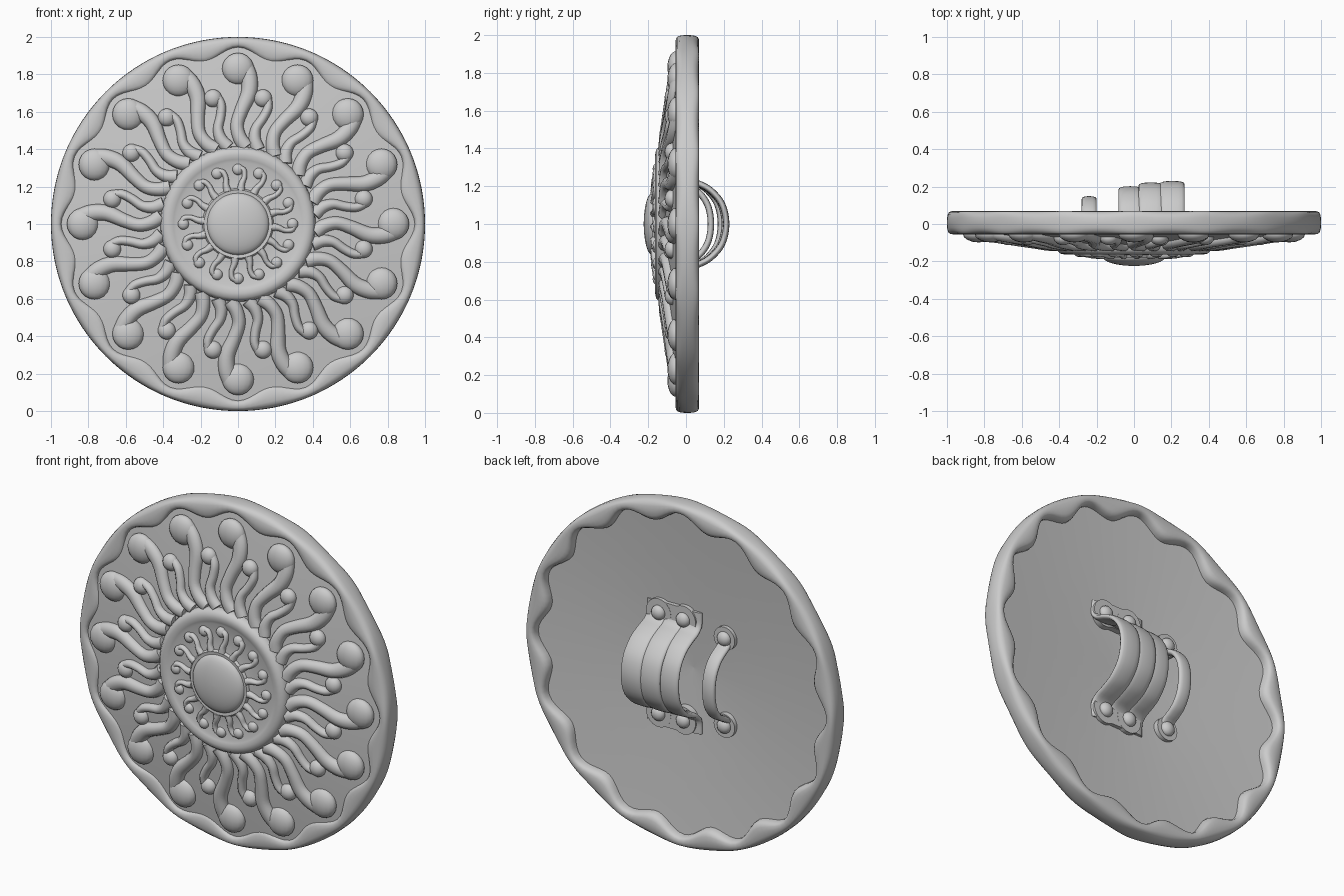
import bpy, bmesh, math
from mathutils import Matrix, Vector

cube = bpy.data.objects.get("Cube")
if cube:
    bpy.data.objects.remove(cube, do_unlink=True)

grey = bpy.data.materials.new("plain grey")
grey.use_nodes = True
COLOUR = (0.6, 0.6, 0.6, 1)
grey.diffuse_color = COLOUR
grey.node_tree.nodes["Principled BSDF"].inputs["Base Color"].default_value = COLOUR

LOBES = 16
STEP = math.tau / LOBES
X = Vector((1, 0, 0))
FRONT = Vector((0, -1, 0))


def finish(name, bm, angle=40):
    """Turn a bmesh into a smooth shaded object, raised to the shield centre."""
    bmesh.ops.recalc_face_normals(bm, faces=bm.faces)
    mesh = bpy.data.meshes.new(name)
    bm.to_mesh(mesh)
    bm.free()
    mesh.materials.append(grey)
    ob = bpy.data.objects.new(name, mesh)
    bpy.context.collection.objects.link(ob)
    ob.location.z = 1
    bpy.ops.object.select_all(action="DESELECT")
    ob.select_set(True)
    bpy.context.view_layer.objects.active = ob
    bpy.ops.object.shade_smooth_by_angle(angle=math.radians(angle))
    return ob


def skin(bm, rings, closed=False):
    """Bridge equal loops of points; cap the ends unless the rings close up."""
    loops = [[bm.verts.new(p) for p in ring] for ring in rings]
    n = len(loops[0])
    pairs = list(zip(loops, loops[1:]))
    if closed:
        pairs.append((loops[-1], loops[0]))
    for a, b in pairs:
        for i in range(n):
            j = (i + 1) % n
            bm.faces.new((a[i], a[j], b[j], b[i]))
    if not closed:
        bm.faces.new(loops[0])
        bm.faces.new(loops[-1])


def polar(r, t, a, y):
    """Point at radius r and clockwise offset t, seen from the front."""
    s, c = math.sin(a), math.cos(a)
    return Vector((r * s + t * c, y, r * c - t * s))


def lathe(name, profile, segments, angle=40):
    bm = bmesh.new()
    skin(bm, [[polar(r, 0, math.tau * i / segments, y) for i in range(segments)]
              for r, y in profile])
    return finish(name, bm, angle)


def spline(pts, steps=4):
    """Smooth interpolation through tuples of any length."""
    pts = [Vector(p) for p in pts]
    ext = [2 * pts[0] - pts[1]] + pts + [2 * pts[-1] - pts[-2]]
    out = []
    for a, b, c, d in zip(ext, ext[1:], ext[2:], ext[3:]):
        for k in range(steps):
            t = k / steps
            out.append(b + (c - a) * t / 2 + (a * 2 - b * 5 + c * 4 - d) * t * t / 2
                       + (b * 3 - a - c * 3 + d) * t ** 3 / 2)
    return out + [pts[-1]]


def tube(bm, pts, widths, heights, side=None, sides=10, power=1):
    """Sweep an oval section along a path."""
    rings = []
    for i, p in enumerate(pts):
        t = (pts[min(i + 1, len(pts) - 1)] - pts[max(i - 1, 0)]).normalized()
        s = side or t.cross(FRONT).normalized()
        n = s.cross(t)
        ring = []
        for k in range(sides):
            c, d = math.cos(math.tau * k / sides), math.sin(math.tau * k / sides)
            c = math.copysign(abs(c) ** power, c)
            d = math.copysign(abs(d) ** power, d)
            ring.append(p + s * widths[i] * c + n * heights[i] * d)
        rings.append(ring)
    skin(bm, rings)


def ball(bm, pos, radius, depth):
    bmesh.ops.create_uvsphere(
        bm, u_segments=16, v_segments=10, radius=1,
        matrix=Matrix.Translation(pos) @ Matrix.Diagonal((radius, depth, radius, 1)))


def cone_y(r):
    return -0.04 - (0.92 - r) * 0.15


def boss_y(r):
    return -0.15 - (0.33 - r) * 0.12


def curls(name, surface, head, path, offset):
    """Ring of comma-shaped scrolls: head (r, size, depth), path (r, t, width, height)."""
    bm = bmesh.new()
    for i in range(LOBES):
        a = (i + offset) * STEP
        ball(bm, polar(head[0], 0, a, surface(head[0])), head[1], head[2])
        path_pts = spline([Vector(p) for p in path])
        tube(bm, [polar(p[0], p[1], a, surface(p[0])) for p in path_pts],
             [p[2] for p in path_pts], [p[3] for p in path_pts])
    return finish(name, bm, 60)


# Thin dished plate, then the raised boss and its centre dome
lathe("dish", [(0.001, -0.13), (0.38, cone_y(0.38)), (0.95, cone_y(0.95)),
               (0.95, 0.02), (0.001, -0.07)], 32, 30)
lathe("boss", [(0.001, -0.08), (0.405, -0.08), (0.415, -0.115), (0.41, -0.14),
               (0.395, -0.158), (0.37, -0.163), (0.345, -0.158), (0.33, -0.15),
               (0.2, boss_y(0.2)), (0.001, -0.17)], 64, 50)
lathe("centre_dome", [(0.19, -0.15), (0.19, -0.172), (0.182, -0.18), (0.172, -0.178)]
      + [(max(0.165 * math.cos(k * math.pi / 16), 0.001),
          -0.178 - 0.046 * math.sin(k * math.pi / 16)) for k in range(9)], 48, 50)

# Rim with a scalloped inner edge
bm = bmesh.new()
rings = []
for i in range(LOBES * 12):
    a = math.tau * i / (LOBES * 12)
    inner = 0.907 + 0.034 * math.cos(LOBES * a)
    mid, half = (1 + inner) / 2, (1 - inner) / 2
    ring = []
    for k in range(20):
        c, s = math.cos(math.tau * k / 20), math.sin(math.tau * k / 20)
        ring.append(polar(mid + half * math.copysign(abs(c) ** 0.7, c), 0, a,
                          0.007 + 0.062 * math.copysign(abs(s) ** 0.7, s)))
    rings.append(ring)
skin(bm, rings, closed=True)
finish("scalloped_rim", bm, 60)

# Scroll ornament
curls("large_scrolls", cone_y, (0.83, 0.085, 0.045),
      [(0.85, 0.04, 0.04, 0.03), (0.78, 0.06, 0.044, 0.035), (0.70, 0.058, 0.042, 0.035),
       (0.61, 0.02, 0.037, 0.035), (0.53, -0.005, 0.035, 0.035),
       (0.46, 0.01, 0.037, 0.035), (0.41, 0.045, 0.04, 0.03)], 0)
curls("small_scrolls", cone_y, (0.685, 0.048, 0.038),
      [(0.69, 0.025, 0.022, 0.025), (0.64, 0.036, 0.024, 0.03), (0.58, 0.02, 0.025, 0.03),
       (0.52, -0.005, 0.027, 0.032), (0.46, 0.0, 0.033, 0.032),
       (0.41, 0.03, 0.036, 0.03)], 0.5)
curls("boss_scrolls", boss_y, (0.292, 0.03, 0.022),
      [(0.30, 0.012, 0.015, 0.018), (0.285, 0.032, 0.015, 0.02), (0.25, 0.034, 0.014, 0.02),
       (0.215, 0.02, 0.017, 0.022), (0.18, 0.015, 0.022, 0.02)], 0)


def strap_path(x, foot, peak):
    """Bowed strap from the lower foot to the upper foot."""
    half = [(1.2, -0.035), (0.95, -0.03), (0.82, 0.0), (0.73, 0.3 * peak),
            (0.6, 0.62 * peak), (0.35, 0.9 * peak)]
    pts = [(x, y, -f * foot) for f, y in half] + [(x, peak, 0)]
    return spline(pts + [(x, y, f * foot) for f, y in reversed(half)])


def handle(name, ribs, foot, rivets, pad):
    """Ribs are (x, half width, peak); rivets hold a lobed pad at each end."""
    bm = bmesh.new()
    for x, width, peak in ribs:
        pts = strap_path(x, foot, peak)
        tube(bm, pts, [width] * len(pts), [0.017] * len(pts), X, 16, 0.8)
    finish(name + "_strap", bm, 60)
    bm = bmesh.new()
    for end in (-1, 1):
        z = end * foot
        for x in rivets:
            place = Matrix.Translation((x, -0.032, z)) @ Matrix.Rotation(math.pi / 2, 4, "X")
            bmesh.ops.create_cone(bm, cap_ends=True, segments=24, radius1=pad,
                                  radius2=pad, depth=0.044, matrix=place)
            ball(bm, (x, -0.01, z), 0.042, 0.032)
        span = max(rivets) - min(rivets)
        if span:
            middle = (max(rivets) + min(rivets)) / 2
            bmesh.ops.create_cube(bm, size=1, matrix=Matrix.Translation((middle, -0.032, z))
                                  @ Matrix.Diagonal((span, 0.042, pad * 1.7, 1)))
    finish(name + "_riveted_feet", bm)


# Arm strap and hand grip on the back
handle("arm_strap", [(-0.02, 0.062, 0.185), (0.09, 0.066, 0.205), (0.205, 0.066, 0.213)],
       0.295, (0.025, 0.185), 0.08)
handle("hand_grip", [(-0.24, 0.04, 0.132)], 0.255, (-0.24,), 0.068)
